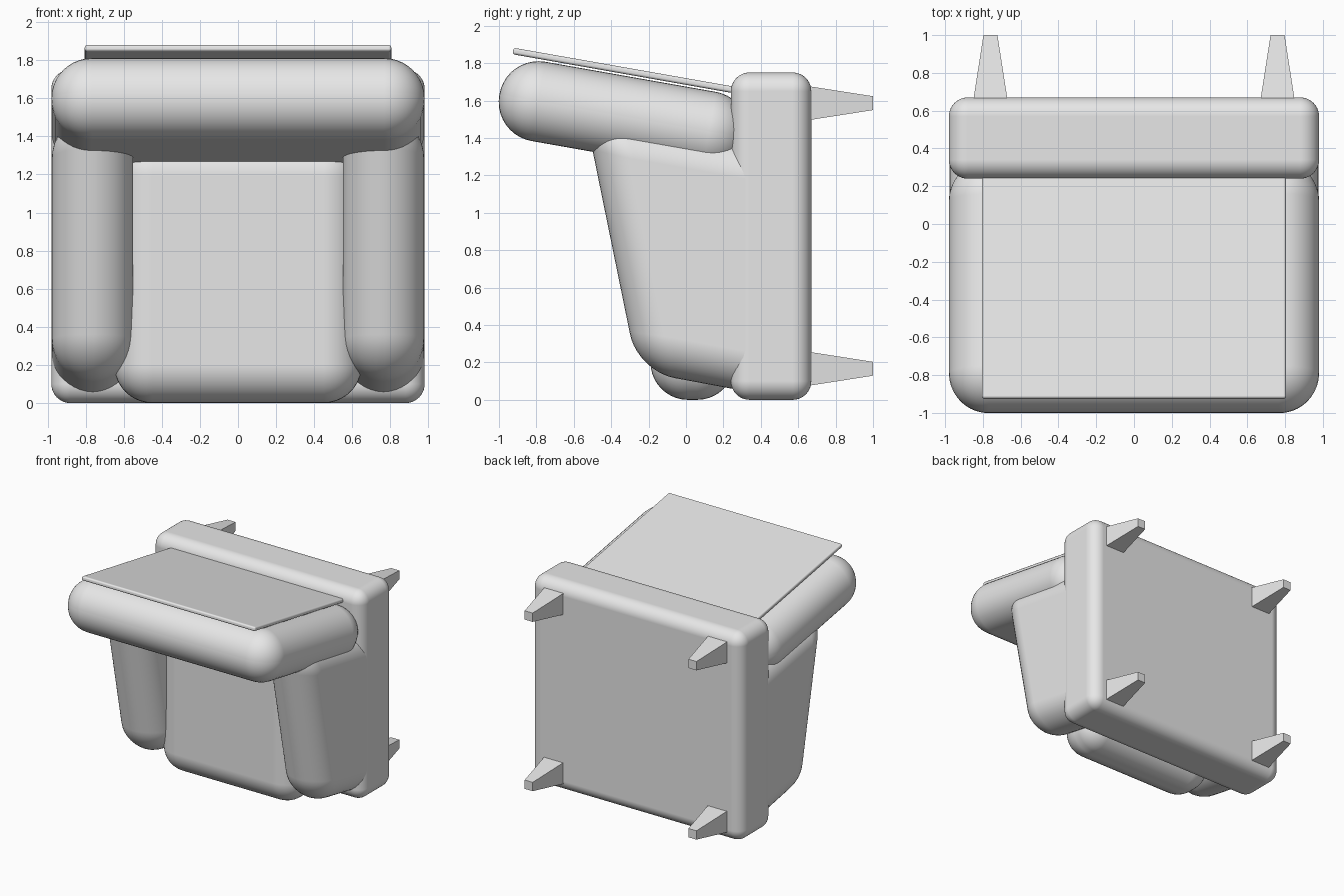
import bpy
import bmesh
from math import radians

cube = bpy.data.objects.get("Cube")
if cube:
    bpy.data.objects.remove(cube, do_unlink=True)

GREY = (0.8, 0.8, 0.8, 1.0)
mat = bpy.data.materials.new("light grey")
mat.use_nodes = True
mat.diffuse_color = GREY
mat.node_tree.nodes["Principled BSDF"].inputs["Base Color"].default_value = GREY

TILT = radians(-10)  # lean shared by the backrest and its panel


def finish(name, bm, radius=0.0, segments=10):
    """Turn a bmesh into an object, optionally with rounded edges."""
    bmesh.ops.recalc_face_normals(bm, faces=bm.faces)
    for f in bm.faces:
        f.smooth = radius > 0
    me = bpy.data.meshes.new(name)
    bm.to_mesh(me)
    bm.free()
    me.materials.append(mat)
    ob = bpy.data.objects.new(name, me)
    bpy.context.collection.objects.link(ob)
    if radius:
        bev = ob.modifiers.new("rounding", "BEVEL")
        bev.width = radius
        bev.segments = segments
        bev.limit_method = "NONE"
        bev.harden_normals = True
    return ob


def rounded_box(name, size, centre, radius, tilt=0.0, segments=10):
    bm = bmesh.new()
    bmesh.ops.create_cube(bm, size=1)
    bmesh.ops.scale(bm, vec=size, verts=bm.verts)
    ob = finish(name, bm, radius, segments)
    ob.location = centre
    ob.rotation_euler.x = tilt
    return ob


def arm(name, side):
    """Sloping side profile in y and z, extruded across x."""
    profile = [(-0.259, 0.153), (0.6, -0.006), (0.6, 1.344), (-0.543, 1.546)]
    bm = bmesh.new()
    face = bm.faces.new([bm.verts.new((side * 0.55, y, z)) for y, z in profile])
    new = bmesh.ops.extrude_face_region(bm, geom=[face])["geom"]
    verts = [v for v in new if isinstance(v, bmesh.types.BMVert)]
    bmesh.ops.translate(bm, vec=(side * 0.427, 0, 0), verts=verts)
    return finish(name, bm, 0.21)


def leg(name, x, z):
    """Square leg that narrows towards its tip."""
    bm = bmesh.new()
    bmesh.ops.create_cube(bm, size=1)
    for v in bm.verts:
        half = 0.037 if v.co.y > 0 else 0.09
        v.co.x = half if v.co.x > 0 else -half
        v.co.z = half if v.co.z > 0 else -half
        v.co.y = 1.0 if v.co.y > 0 else 0.66
    ob = finish(name, bm)
    ob.location = (x, 0, z)
    return ob


# Main body: base, seat, backrest and rear panel
rounded_box("base", (1.96, 0.43, 1.75), (0, 0.455, 0.875), 0.1)
rounded_box("seat_cushion", (1.3, 0.45, 1.39), (0, 0.035, 0.695), 0.2)
rounded_box("backrest", (1.96, 1.35, 0.43), (0, -0.333, 1.515), 0.212, TILT)
rounded_box("back_panel", (1.61, 1.244, 0.035), (0, -0.313, 1.757), 0.014, TILT, 3)

# Arms and legs on both sides
for side, label in ((1, "left"), (-1, "right")):
    arm(label + "_arm", side)
    leg(label + "_front_leg", side * 0.76, 0.166)
    leg(label + "_back_leg", side * 0.76, 1.586)
